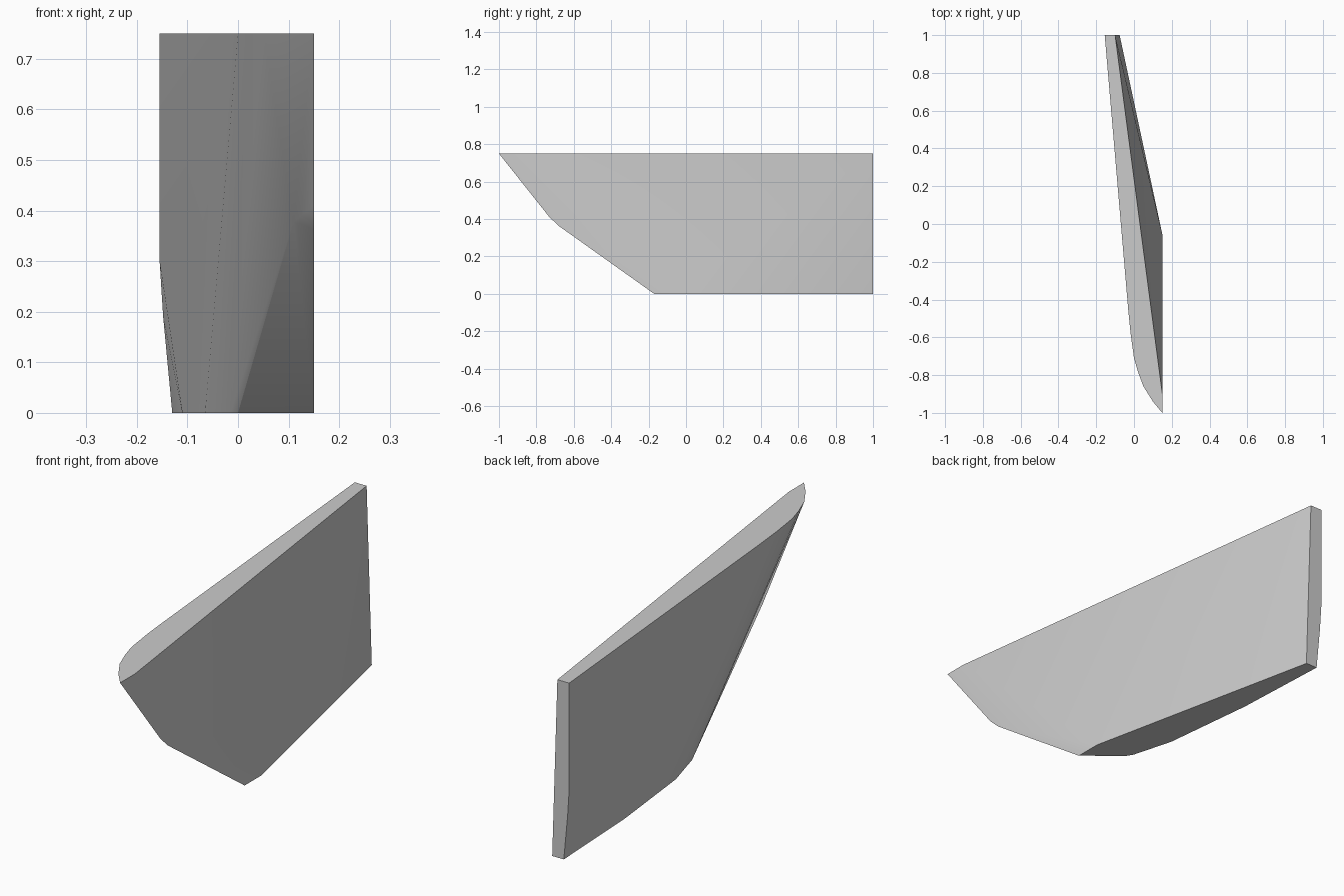
import bpy, bmesh

if "Cube" in bpy.data.objects:
    bpy.data.objects.remove(bpy.data.objects["Cube"])

# Outline of the flat top, curved at the front-left corner
TOP = [(0.15, -1), (0.15, -0.9), (-0.10, 1), (-0.155, 1), (-0.03, -0.46),
       (-0.018, -0.58), (0.0, -0.71), (0.02, -0.78), (0.05, -0.86), (0.10, -0.94)]
# Outline of the flat underside
BASE = [(0.15, -0.17), (0.15, -0.055), (-0.076, 1), (-0.13, 1), (-0.11, 0.57),
        (-0.065, 0.16), (-0.015, -0.02), (0.0, -0.045)]
# Points on the sloping front edge and the bent rear edge
FRONT = [(0.15, -0.80, 0.50), (0.15, -0.73, 0.41), (0.15, -0.68, 0.363), (0.11, -0.67, 0.378)]
REAR = [(-0.155, 1, 0.30), (-0.148, 1, 0.19)]

# Faceted convex shard stretched over the outlines
points = [(x, y, 0.75) for x, y in TOP] + [(x, y, 0.0) for x, y in BASE] + FRONT + REAR
bm = bmesh.new()
for p in points:
    bm.verts.new(p)
hull = bmesh.ops.convex_hull(bm, input=bm.verts[:])
loose = [v for v in bm.verts if not v.link_faces]
bmesh.ops.delete(bm, geom=loose, context='VERTS')
bmesh.ops.dissolve_limit(bm, angle_limit=0.002, verts=bm.verts[:], edges=bm.edges[:])
bmesh.ops.recalc_face_normals(bm, faces=bm.faces[:])

mesh = bpy.data.meshes.new("faceted_shard")
bm.to_mesh(mesh)
bm.free()
shard = bpy.data.objects.new("faceted_shard", mesh)
bpy.context.collection.objects.link(shard)

# Soft shading over the shallow side facets, hard outer edges
bpy.context.view_layer.objects.active = shard
shard.select_set(True)
bpy.ops.object.shade_smooth_by_angle(angle=0.35)
